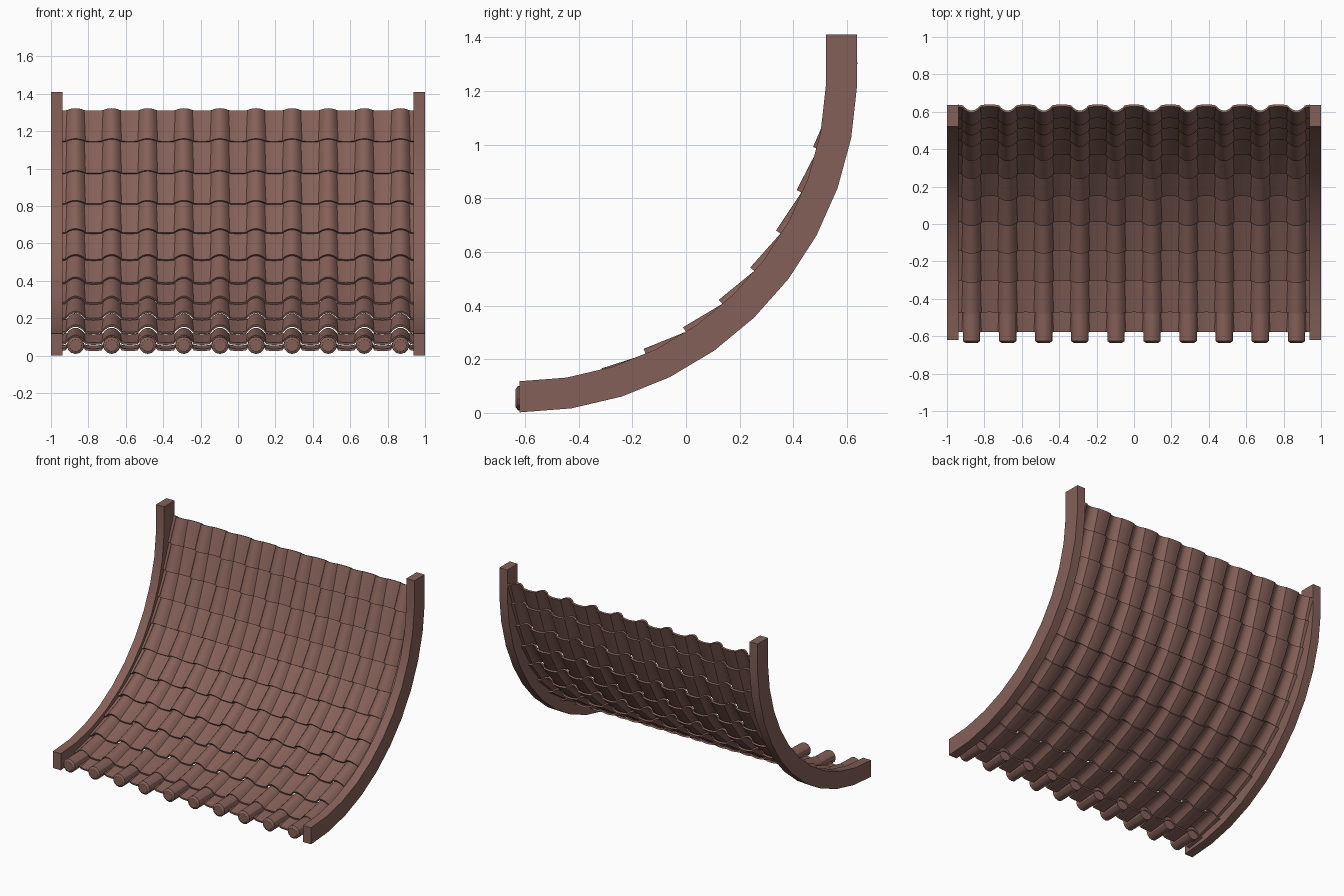
import bpy, bmesh
from math import sin, cos, pi, radians
from mathutils import Vector

cube = bpy.data.objects.get("Cube")
if cube:
    bpy.data.objects.remove(cube)

clay = bpy.data.materials.new("clay_brown")
clay.use_nodes = True
clay.diffuse_color = (0.235, 0.118, 0.098, 1)
clay.node_tree.nodes["Principled BSDF"].inputs["Base Color"].default_value = clay.diffuse_color

PITCH = 0.193
COLUMNS = [(i - 4.5) * PITCH for i in range(10)]
STEP = 8.6
THICKNESS = 0.012
# radius of the tile bed at the lower edge of each row
BED = [1.225, 1.2, 1.178, 1.163, 1.163, 1.162, 1.162, 1.16, 1.16, 1.168, 1.192]
ROWS = len(BED)


def on_arc(angle, radius):
    a = radians(angle)
    return Vector((0, -0.62 + radius * sin(a), 1.26 - radius * cos(a)))


def loft(bm, rings):
    """Bridge closed rings of points and cap both ends."""
    loops = [[bm.verts.new(p) for p in ring] for ring in rings]
    for a, b in zip(loops, loops[1:]):
        for i in range(len(a)):
            j = (i + 1) % len(a)
            bm.faces.new((a[i], a[j], b[j], b[i]))
    bm.faces.new(loops[-1])
    return bm.faces.new(loops[0][::-1])


def finish(bm, name):
    bmesh.ops.recalc_face_normals(bm, faces=bm.faces)
    mesh = bpy.data.meshes.new(name)
    bm.to_mesh(mesh)
    bm.free()
    mesh.materials.append(clay)
    ob = bpy.data.objects.new(name, mesh)
    bpy.context.collection.objects.link(ob)
    bpy.ops.object.select_all(action="DESELECT")
    ob.select_set(True)
    bpy.context.view_layer.objects.active = ob
    bpy.ops.object.shade_smooth_by_angle(angle=radians(30))


def pan(x):
    """Shallow trough, lowest between two cover columns."""
    return (x, 0.006 * (1 + cos(2 * pi * (x - COLUMNS[0]) / PITCH)))


def tile_section(width, height):
    """Closed section of a thin sheet: troughs joined by raised half-round covers."""
    top = [pan(-0.94)]
    for column in COLUMNS:
        edge = pan(column + width)[1]
        for i in range(9):
            t = i / 4 - 1
            rise = max(cos(t * pi / 2), 0) ** 0.8
            top.append((column + width * t, edge + (height - edge) * rise))
        if column < COLUMNS[-1]:
            gap = PITCH - 2 * width
            top += [pan(column + width + gap * i / 4) for i in (1, 2, 3)]
    top.append(pan(0.94))
    return top + [(x, h - THICKNESS) for x, h in reversed(top)]


def placed(base, normal, section):
    return [base + normal * h + Vector((x, 0, 0)) for x, h in section]


# Curved side beams
for side, name in ((1, "left_beam"), (-1, "right_beam")):
    bm = bmesh.new()
    rings = []
    for i in range(12):
        if i < 11:
            low, high = [on_arc(i * 8.8, r) for r in (1.258, 1.142)]
        else:
            low, high = [Vector((0, y, 1.41)) for y in (0.637, 0.522)]
        x0, x1 = Vector((0.938 * side, 0, 0)), Vector((side, 0, 0))
        rings.append([low + x0, low + x1, high + x1, high + x0])
    loft(bm, rings)
    finish(bm, name)

# Overlapping rows of tiles, each tucked under the row above
for k in range(ROWS):
    start = 84.5 - STEP * (ROWS - 1 - k)
    if k < ROWS - 1:
        end, top_bed = start + STEP + 0.9, BED[k + 1] + 0.018
    else:
        end, top_bed = 92.3, 1.25
    # the first row stops short of the eave
    lower = on_arc(max(start, 2), BED[k])
    upper = on_arc(end, top_bed)
    run = (upper - lower).normalized()
    normal = Vector((0, -run.z, run.y))
    bm = bmesh.new()
    loft(bm, [placed(lower, normal, tile_section(0.053, 0.042)),
              placed(upper, normal, tile_section(0.046, 0.036))])
    finish(bm, f"tile_row_{k + 1}")

# Round end tiles along the front eave, with a raised disc
bm = bmesh.new()
for x in COLUMNS:
    rings = [[(x + 0.046 * cos(2 * pi * i / 12), y, z + 0.046 * sin(2 * pi * i / 12))
              for i in range(12)] for y, z in ((-0.626, 0.055), (-0.46, 0.06))]
    front = loft(bm, rings)
    bm.normal_update()
    bmesh.ops.inset_region(bm, faces=[front], thickness=0.014)
    for v in front.verts:
        v.co.y -= 0.01
finish(bm, "eave_end_tiles")
